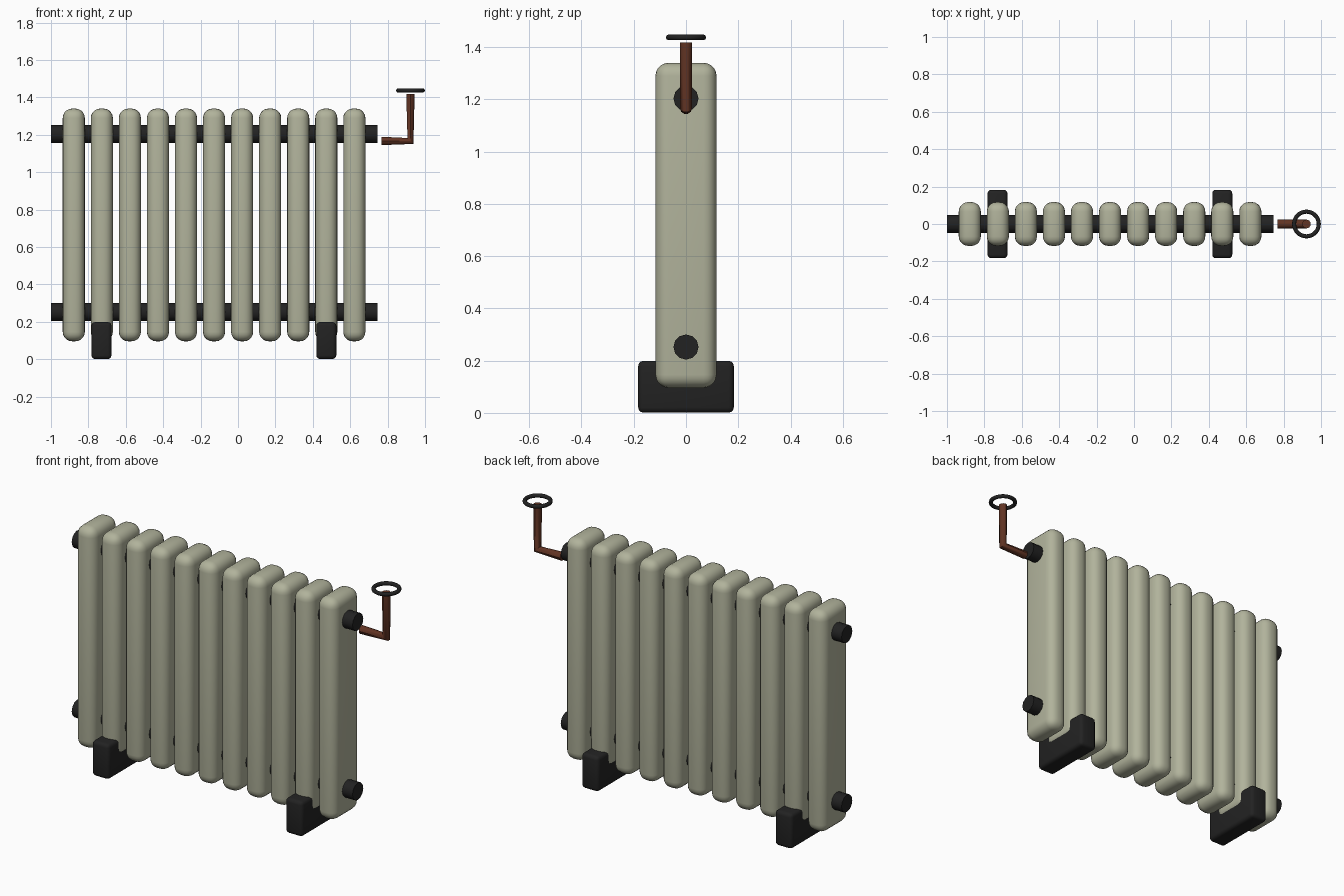
import bpy, math

if "Cube" in bpy.data.objects:
    bpy.data.objects.remove(bpy.data.objects["Cube"])


def material(name, color):
    m = bpy.data.materials.new(name)
    m.diffuse_color = (*color, 1)
    m.use_nodes = True
    m.node_tree.nodes["Principled BSDF"].inputs["Base Color"].default_value = m.diffuse_color
    return m


cream = material("cream_enamel", (0.44, 0.45, 0.33))
black = material("black_iron", (0.016, 0.016, 0.016))
copper = material("dark_copper", (0.12, 0.034, 0.017))


def finish(name, mat, angle=40):
    o = bpy.context.object
    o.name = name
    o.data.materials.append(mat)
    bpy.ops.object.shade_smooth_by_angle(angle=math.radians(angle))
    return o


def rounded_box(name, center, size, radius, segments, mat):
    bpy.ops.mesh.primitive_cube_add(size=1, location=center)
    o = bpy.context.object
    o.scale = size
    bpy.ops.object.transform_apply(location=False, rotation=False, scale=True)
    b = o.modifiers.new("round", 'BEVEL')
    b.width = radius
    b.segments = segments
    bpy.ops.object.modifier_apply(modifier="round")
    return finish(name, mat)


# Eleven rounded columns
for i in range(11):
    rounded_box(f"column_{i + 1}", (-0.878 + 0.15 * i, 0, 0.718),
                (0.118, 0.234, 1.244), 0.05, 5, cream)

# Upper and lower header pipes
for name, z in (("upper_pipe", 1.203), ("lower_pipe", 0.252)):
    bpy.ops.mesh.primitive_cylinder_add(vertices=12, radius=0.048, depth=1.745,
                                        location=(-0.1275, 0, z),
                                        rotation=(0, math.pi / 2, 0))
    finish(name, black)

# Feet under the second and tenth columns
for name, x in (("left_foot", -0.73), ("right_foot", 0.472)):
    rounded_box(name, (x, 0, 0.1), (0.107, 0.366, 0.198), 0.02, 3, black)

# Bent valve pipe
curve = bpy.data.curves.new("valve_pipe", 'CURVE')
curve.dimensions = '3D'
curve.bevel_depth = 0.0235
curve.bevel_resolution = 3
curve.use_fill_caps = True
s = curve.splines.new('POLY')
s.points.add(2)
for p, co in zip(s.points, ((0.767, 0, 1.167), (0.922, 0, 1.167), (0.922, 0, 1.418))):
    p.co = (*co, 1)
pipe = bpy.data.objects.new("valve_pipe", curve)
bpy.context.collection.objects.link(pipe)
bpy.ops.object.select_all(action='DESELECT')
pipe.select_set(True)
bpy.context.view_layer.objects.active = pipe
bpy.ops.object.convert(target='MESH')
finish("valve_pipe", copper)

# Valve hand wheel
bpy.ops.mesh.primitive_torus_add(location=(0.922, 0, 1.437), major_radius=0.066,
                                 minor_radius=0.011, major_segments=32,
                                 minor_segments=10)
finish("valve_wheel", black, 60)
